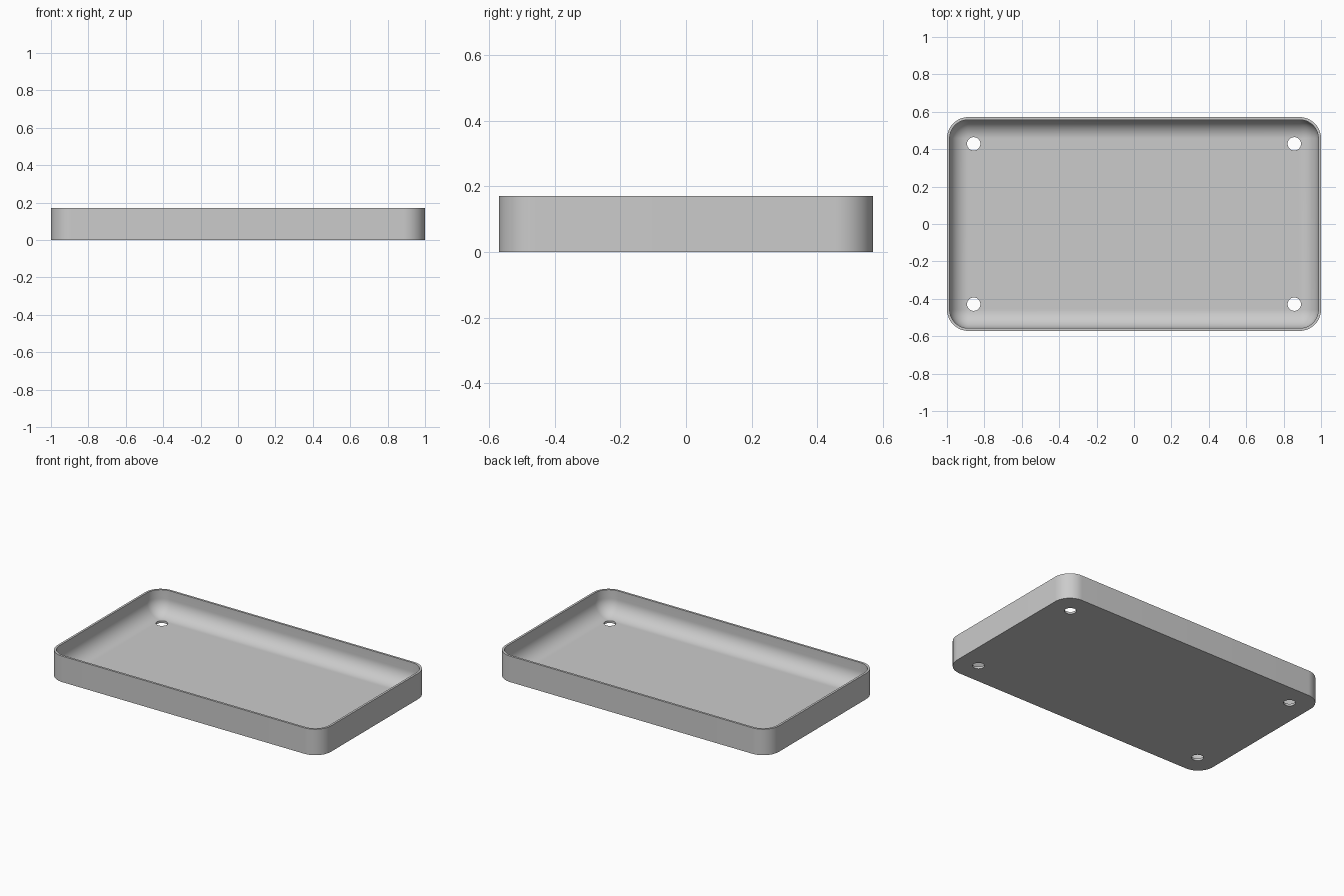
import bpy, bmesh
from math import sin, cos, pi

cube = bpy.data.objects.get("Cube")
if cube:
    bpy.data.objects.remove(cube, do_unlink=True)

U = 1 / 70                       # one design unit
HALF_X, HALF_Y, HEIGHT = 70 * U, 40 * U, 12 * U
WALL, CORNER = U, 8 * U
FILLET = CORNER - WALL
ARC_STEPS = 16

grey = bpy.data.materials.new("grey plastic")
grey.use_nodes = True
colour = (0.6, 0.6, 0.6, 1)
grey.diffuse_color = colour
grey.node_tree.nodes["Principled BSDF"].inputs["Base Color"].default_value = colour


def rounded_ring(bm, radius, z):
    """Rounded rectangle whose corner centres are shared by every ring."""
    cx, cy = HALF_X - CORNER, HALF_Y - CORNER
    ring = []
    for k, (sx, sy) in enumerate([(1, 1), (-1, 1), (-1, -1), (1, -1)]):
        for i in range(ARC_STEPS + 1):
            a = (k + i / ARC_STEPS) * pi / 2
            ring.append(bm.verts.new((sx * cx + radius * cos(a), sy * cy + radius * sin(a), z)))
    return ring


# Tray: outer wall, rim, inner wall, then a cove fillet down to the floor
bm = bmesh.new()
section = [(CORNER, 0), (CORNER, HEIGHT), (FILLET, HEIGHT)]
for i in range(ARC_STEPS + 1):
    a = i / ARC_STEPS * pi / 2
    section.append((FILLET * cos(a), WALL + FILLET * (1 - sin(a))))
rings = [rounded_ring(bm, r, z) for r, z in section]
for low, high in zip(rings, rings[1:]):
    for i in range(len(low)):
        j = (i + 1) % len(low)
        bm.faces.new((low[i], low[j], high[j], high[i]))
bm.faces.new(rings[0][::-1])
bm.faces.new(rings[-1])
bmesh.ops.remove_doubles(bm, verts=bm.verts, dist=1e-5)
bmesh.ops.recalc_face_normals(bm, faces=bm.faces)
mesh = bpy.data.meshes.new("tray")
bm.to_mesh(mesh)
bm.free()
mesh.materials.append(grey)
tray = bpy.data.objects.new("tray", mesh)
bpy.context.collection.objects.link(tray)

# Four screw holes through the floor
for sx in (-1, 1):
    for sy in (-1, 1):
        bpy.ops.mesh.primitive_cylinder_add(vertices=48, radius=2.5 * U, depth=HEIGHT,
                                            location=(sx * 60 * U, sy * 30 * U, 0))
        cutter = bpy.context.object
        cutter.name = "hole_cutter"
        cutter.data.materials.append(grey)
        cut = tray.modifiers.new("screw_hole", 'BOOLEAN')
        cut.operation, cut.solver, cut.object = 'DIFFERENCE', 'EXACT', cutter
        bpy.ops.object.select_all(action='DESELECT')
        tray.select_set(True)
        bpy.context.view_layer.objects.active = tray
        bpy.ops.object.modifier_apply(modifier=cut.name)
        bpy.data.objects.remove(cutter, do_unlink=True)

bpy.ops.object.shade_smooth_by_angle(angle=pi / 6)
